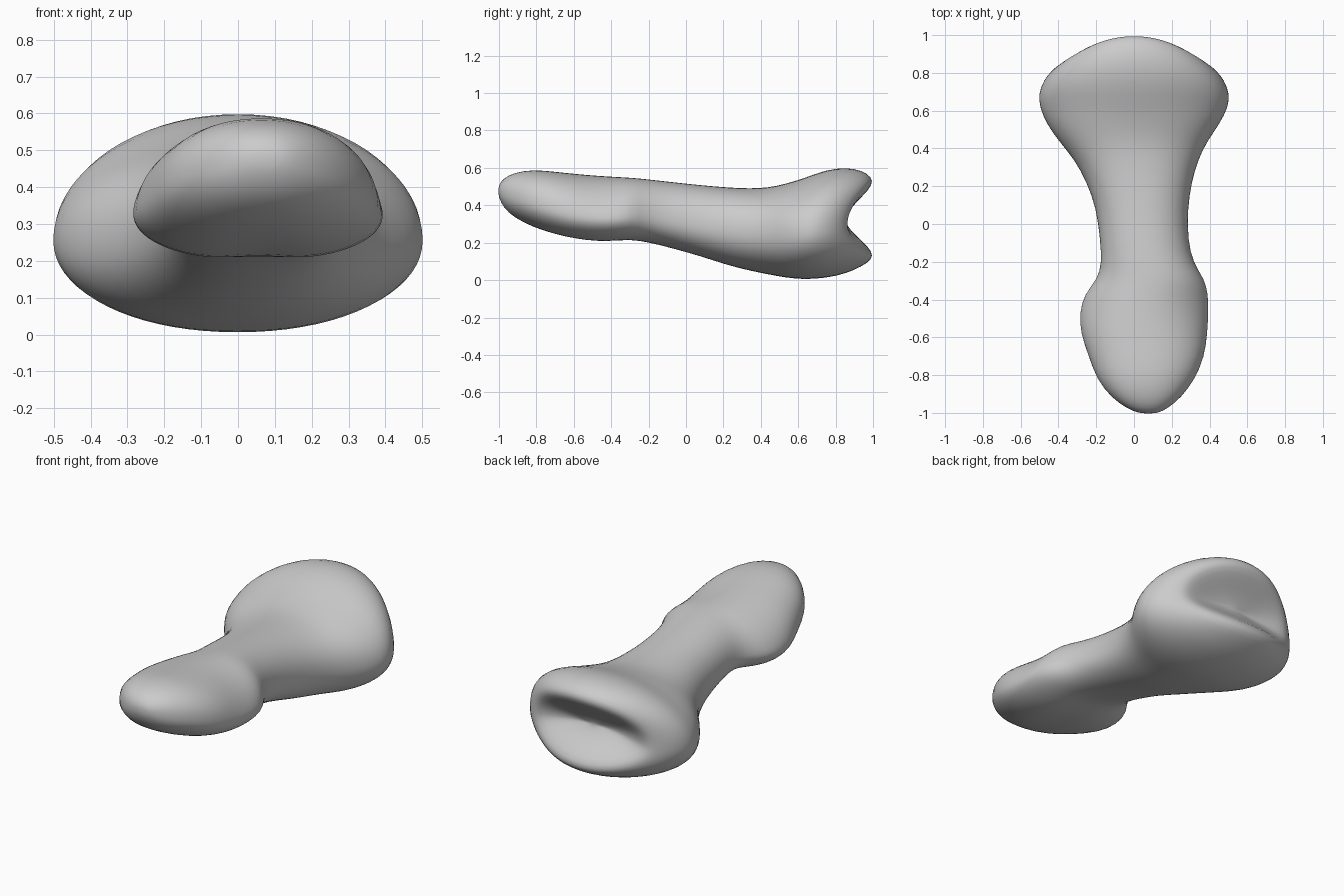
import bpy, bmesh, math
from mathutils import Vector

SEGS = 36

# Shaft and small knuckle: y, left x, right x, bottom z, top z, height of widest point
shaft = [
    (-1.00, 0.02, 0.13, 0.44, 0.51, 0.475),
    (-0.975, -0.04, 0.18, 0.385, 0.545, 0.46),
    (-0.92, -0.12, 0.25, 0.335, 0.575, 0.44),
    (-0.82, -0.20, 0.325, 0.28, 0.592, 0.41),
    (-0.70, -0.24, 0.375, 0.235, 0.58, 0.37),
    (-0.58, -0.285, 0.39, 0.207, 0.567, 0.34),
    (-0.47, -0.292, 0.397, 0.196, 0.558, 0.33),
    (-0.37, -0.265, 0.395, 0.203, 0.552, 0.33),
    (-0.29, -0.195, 0.375, 0.212, 0.548, 0.34),
    (-0.21, -0.172, 0.315, 0.203, 0.54, 0.34),
    (-0.08, -0.18, 0.285, 0.172, 0.525, 0.32),
    (0.08, -0.20, 0.285, 0.127, 0.508, 0.29),
    (0.22, -0.25, 0.305, 0.08, 0.496, 0.27),
    (0.34, -0.315, 0.34, 0.05, 0.49, 0.255),
    (0.44, -0.40, 0.39, 0.03, 0.495, 0.25),
    (0.53, -0.465, 0.455, 0.013, 0.515, 0.25),
]
# Large head and socket: side y, top y, half width, bottom z, top z
socket = [
    (0.62, 0.63, 0.502, 0.002, 0.545),
    (0.69, 0.75, 0.508, 0.010, 0.592),
    (0.76, 0.86, 0.48, 0.035, 0.604),
    (0.81, 0.94, 0.44, 0.072, 0.588),
    (0.85, 0.995, 0.39, 0.108, 0.553),
    (0.865, 1.0, 0.35, 0.15, 0.51),
    (0.86, 0.945, 0.28, 0.205, 0.45),
    (0.85, 0.885, 0.20, 0.26, 0.39),
    (0.845, 0.858, 0.10, 0.30, 0.345),
]


def ring(bm, y_side, y_top, xl, xr, zb, zt, zc, power=2.2):
    """One rounded cross-section; its top and bottom may lean along y."""
    verts = []
    condyle = math.exp(-((y_side + 0.42) / 0.15) ** 2)
    groove = math.exp(-((y_side + 0.55) / 0.2) ** 2)
    for i in range(SEGS):
        a = 2 * math.pi * i / SEGS
        c, s = math.cos(a), math.sin(a)
        u = math.copysign(abs(c) ** (2 / power), c)
        v = math.copysign(abs(s) ** (2 / power), s)
        half = (xr - xl) / 2
        x = half * u * (1 - 0.2 * condyle * max(v, 0))
        z = zc + v * ((zt - zc) if v > 0 else (zc - zb))
        if v < 0:
            z += 0.02 * groove * math.exp(-(x / 0.1) ** 2)
        y = y_side + (y_top - y_side) * s * s
        verts.append(bm.verts.new(((xl + xr) / 2 + x, y, z)))
    return verts


bm = bmesh.new()
rings = [ring(bm, y, y, xl, xr, zb, zt, zc) for y, xl, xr, zb, zt, zc in shaft]
for k, (ys, yt, w, zb, zt) in enumerate(socket):
    zc = 0.25 + 0.07 * k / (len(socket) - 1)
    rings.append(ring(bm, ys, yt, -w, w, zb, zt, zc, 2.05))

# Skin between sections, then close both ends
for r, q in zip(rings, rings[1:]):
    for i in range(SEGS):
        j = (i + 1) % SEGS
        bm.faces.new((r[i], r[j], q[j], q[i]))
for r, dy in ((rings[0], -0.004), (rings[-1], 0.0)):
    centre = sum((v.co for v in r), Vector()) / SEGS
    tip = bm.verts.new(centre + Vector((0, dy, 0)))
    for i in range(SEGS):
        bm.faces.new((r[i], r[(i + 1) % SEGS], tip))
bmesh.ops.recalc_face_normals(bm, faces=bm.faces)
for f in bm.faces:
    f.smooth = True

mesh = bpy.data.meshes.new("finger_bone")
bm.to_mesh(mesh)
bm.free()
bone = bpy.data.objects.new("finger_bone", mesh)
bpy.context.collection.objects.link(bone)
sub = bone.modifiers.new("smooth", "SUBSURF")
sub.levels = sub.render_levels = 1
